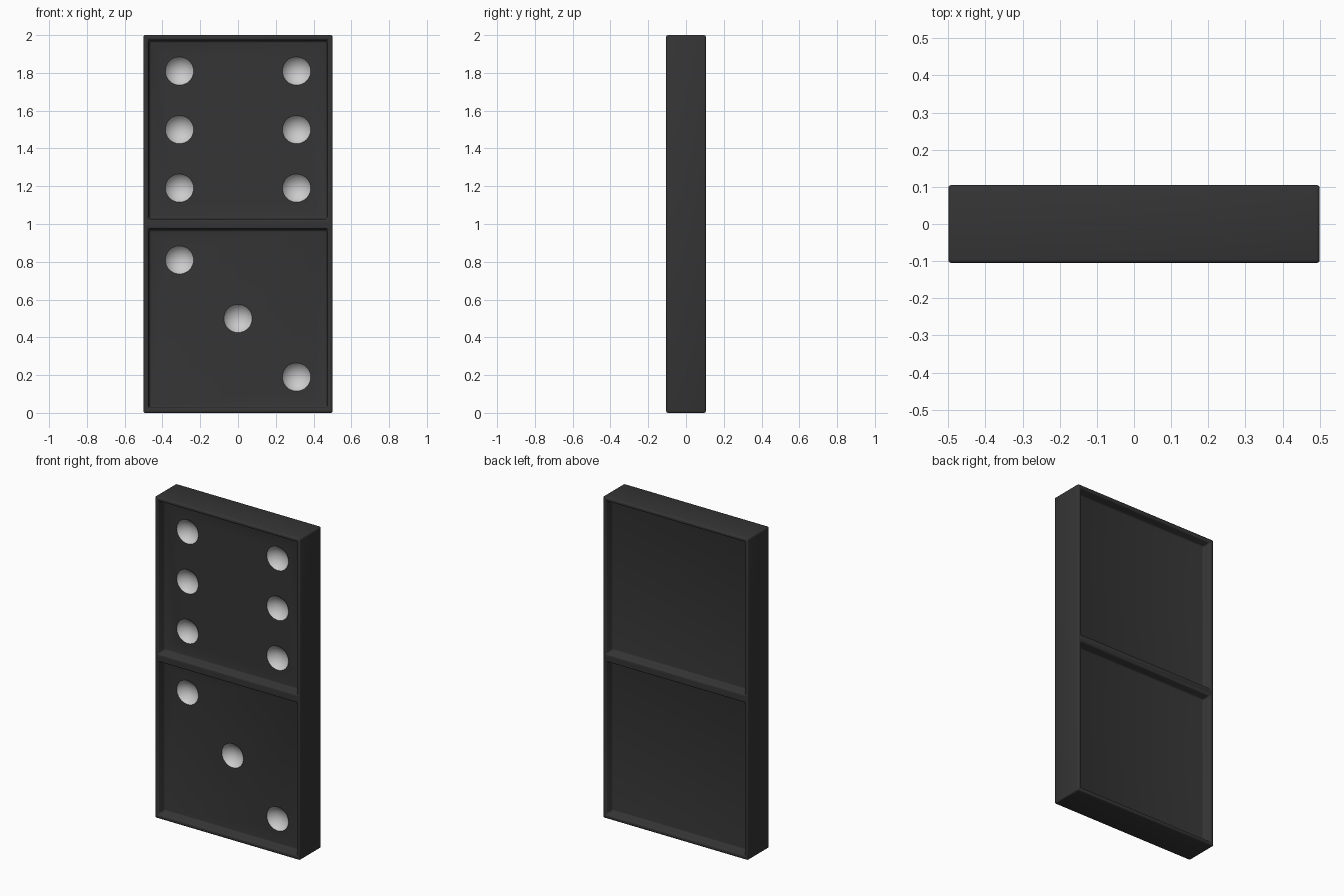
import bpy, bmesh, math
from mathutils import Matrix

if "Cube" in bpy.data.objects:
    bpy.data.objects.remove(bpy.data.objects["Cube"])

W, T, H = 1.0, 0.21, 2.0          # overall size
RIM, RECESS = 0.024, 0.052        # rim width and panel depth
PIP_R, PIP_D = 0.075, 0.04        # pip opening radius and depth


def material(name, value):
    mat = bpy.data.materials.new(name)
    mat.diffuse_color = (value, value, value, 1)
    mat.use_nodes = True
    mat.node_tree.nodes["Principled BSDF"].inputs["Base Color"].default_value = mat.diffuse_color
    return mat


mats = [material("black", 0.035), material("white", 0.8)]


def add_object(name, bm):
    mesh = bpy.data.meshes.new(name)
    bm.to_mesh(mesh)
    bm.free()
    for m in mats:
        mesh.materials.append(m)
    obj = bpy.data.objects.new(name, mesh)
    bpy.context.collection.objects.link(obj)
    return obj


# Tile: box split at mid height, two sunken panels on front and on back
bm = bmesh.new()
bmesh.ops.create_cube(bm, size=1, matrix=Matrix.Translation((0, 0, H / 2)) @ Matrix.Diagonal((W, T, H, 1)))
bmesh.ops.bisect_plane(bm, geom=bm.verts[:] + bm.edges[:] + bm.faces[:],
                       plane_co=(0, 0, H / 2), plane_no=(0, 0, 1))
bm.normal_update()
panels = [f for f in bm.faces if abs(f.normal.y) > 0.9]
bmesh.ops.inset_individual(bm, faces=panels, thickness=RIM, use_even_offset=True)
bmesh.ops.inset_individual(bm, faces=panels, thickness=0.008, depth=-RECESS, use_even_offset=True)
tile = add_object("domino_tile", bm)

# Pip cutters: six above, three below
R = (PIP_R ** 2 + PIP_D ** 2) / (2 * PIP_D)
pip_y = -T / 2 + RECESS + PIP_D - R
s = 0.31
spots = [(x, 1.5 + z) for x in (-s, s) for z in (-s, 0, s)]
spots += [(-s, 0.5 + s), (0, 0.5), (s, 0.5 - s)]
bm = bmesh.new()
for x, z in spots:
    bmesh.ops.create_uvsphere(bm, u_segments=32, v_segments=24, radius=R,
                              matrix=Matrix.Translation((x, pip_y, z)) @ Matrix.Rotation(math.pi / 2, 4, 'X'))
for f in bm.faces:
    f.material_index = 1
cutter = add_object("pip_cutter", bm)
cutter.hide_render = True

# Soft edges, then carve the pips
bev = tile.modifiers.new("soft_edges", 'BEVEL')
bev.width, bev.segments, bev.limit_method = 0.009, 3, 'ANGLE'
cut = tile.modifiers.new("pips", 'BOOLEAN')
cut.operation, cut.solver, cut.object = 'DIFFERENCE', 'EXACT', cutter

bpy.context.view_layer.objects.active = tile
tile.select_set(True)
for name in ("soft_edges", "pips"):
    bpy.ops.object.modifier_apply(modifier=name)
bpy.data.objects.remove(cutter)
bpy.ops.object.shade_smooth_by_angle(angle=math.radians(35))
